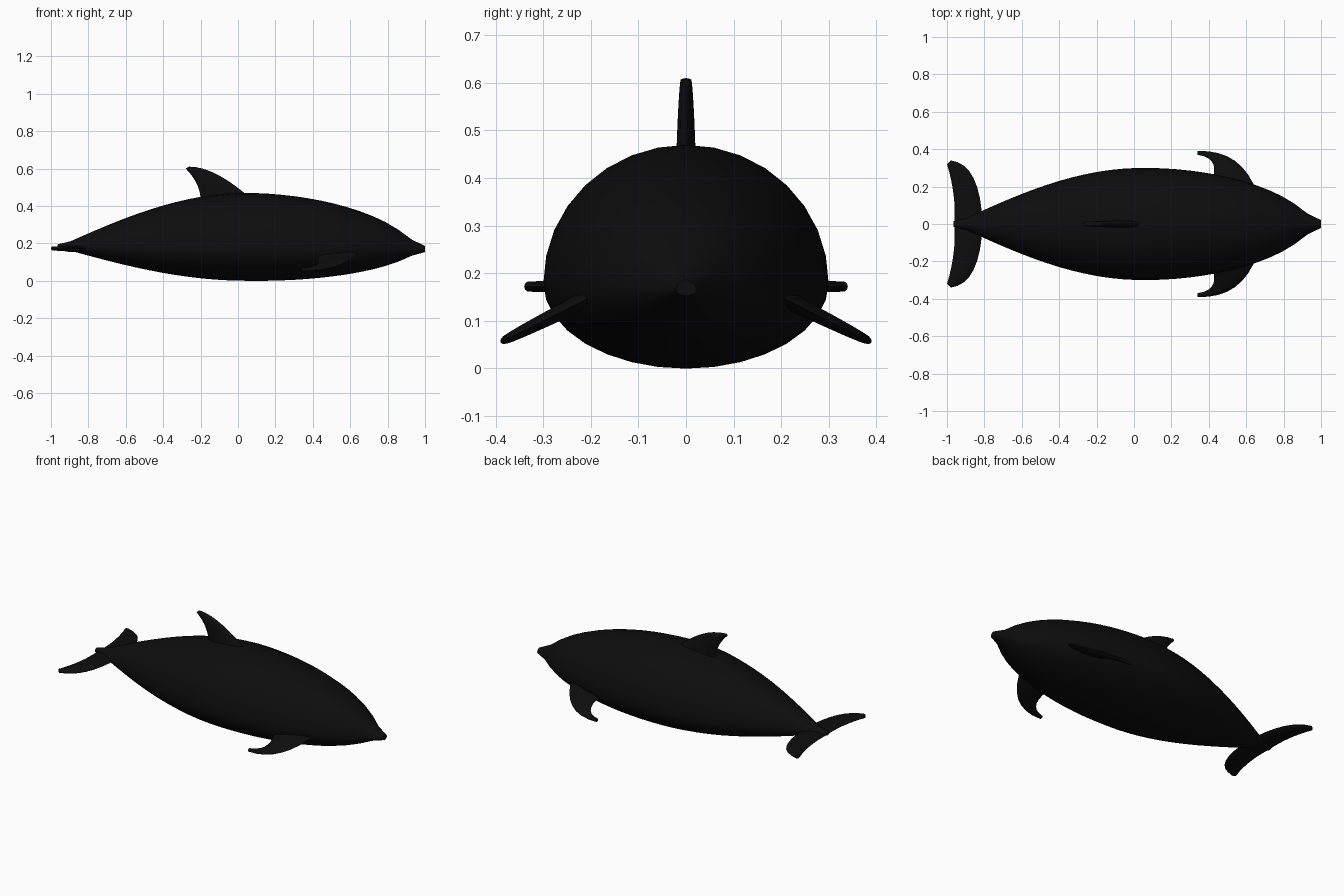
import bpy
import bmesh
from math import sin, cos, tau, pi, radians
from mathutils import Vector

default_cube = bpy.data.objects.get("Cube")
if default_cube:
    bpy.data.objects.remove(default_cube, do_unlink=True)

skin = bpy.data.materials.new("near black skin")
skin.use_nodes = True
skin.diffuse_color = (0.004, 0.004, 0.004, 1)
shader = skin.node_tree.nodes["Principled BSDF"]
shader.inputs["Base Color"].default_value = skin.diffuse_color


def loft(name, rings):
    """Skin a closed shape over a list of equal-length point rings."""
    bm = bmesh.new()
    loops = [[bm.verts.new(point) for point in ring] for ring in rings]
    for near, far in zip(loops, loops[1:]):
        for i in range(len(near)):
            bm.faces.new((near[i - 1], near[i], far[i], far[i - 1]))
    bm.faces.new(loops[0])
    bm.faces.new(loops[-1])
    bmesh.ops.recalc_face_normals(bm, faces=bm.faces)
    mesh = bpy.data.meshes.new(name)
    bm.to_mesh(mesh)
    bm.free()
    mesh.materials.append(skin)
    obj = bpy.data.objects.new(name, mesh)
    bpy.context.collection.objects.link(obj)
    bpy.ops.object.select_all(action="DESELECT")
    obj.select_set(True)
    bpy.context.view_layer.objects.active = obj
    bpy.ops.object.shade_smooth_by_angle(angle=radians(60))


def bend(points, t):
    """Point at t on a curve from root to tip, pulled by a middle point."""
    root, pull, tip = (Vector(point) for point in points)
    return root.lerp(pull, t).lerp(pull.lerp(tip, t), t)


def fin(name, leading, trailing, root_thick, tip_thick, place, rows=8, sides=10):
    """Loft lens-shaped sections between a leading and a trailing edge."""
    rings = []
    for row in range(rows + 1):
        t = row / rows
        front, back = bend(leading, t), bend(trailing, t)
        thick = root_thick + (tip_thick - root_thick) * t
        ring = []
        for i in range(sides):
            angle = tau * i / sides
            u, v = front.lerp(back, (1 - cos(angle)) / 2)
            ring.append(place(u, v, thick * sin(angle)))
        rings.append(ring)
    loft(name, rings)


# Body: one fullness rule drives the width, back and belly
PEAK = 0.05
TAIL_END = -0.965


def fullness(x):
    if x < PEAK:
        return max(0.05, cos((PEAK - x) / (PEAK - TAIL_END) * pi / 2))
    s = min(1, (x - PEAK) / 0.9)
    beak = 0.07 + 1.6 * (1 - x)
    head = (1 - s * s) ** 0.62
    return max(head, beak) if x > 0.85 else head


def body_ring(x, sides=32):
    full = fullness(x)
    middle = 0.18 - 0.015 * max(0, x - PEAK)
    ring = []
    for i in range(sides):
        across, up = sin(tau * i / sides), cos(tau * i / sides)
        height = 0.29 if up > 0 else 0.18
        ring.append((x, 0.3 * full * across, middle + height * full * up))
    return ring


steps = 28
loft("body", [body_ring(TAIL_END + (1 - TAIL_END) * i / steps)
              for i in range(steps + 1)])

# Dorsal fin, swept backwards
fin("dorsal_fin",
    [(0.08, 0.43), (-0.12, 0.61), (-0.26, 0.61)],
    [(-0.2, 0.43), (-0.2, 0.52), (-0.28, 0.6)],
    0.022, 0.012, lambda u, v, t: (u, t, v))

for side, word in ((1, "left"), (-1, "right")):
    # Pectoral flippers, sloping down and out
    fin(word + "_flipper",
        [(0.66, 0.16), (0.58, 0.4), (0.34, 0.39)],
        [(0.4, 0.2), (0.48, 0.35), (0.34, 0.37)],
        0.018, 0.007,
        lambda u, v, t: (u, side * (v + t / 2), 0.25 - v / 2 + t))
    # Tail flukes, spread flat
    fin(word + "_fluke",
        [(-0.81, 0), (-0.82, 0.32), (-0.98, 0.34)],
        [(-0.96, 0), (-0.95, 0.16), (-1, 0.32)],
        0.018, 0.011,
        lambda u, v, t: (u, side * v, 0.172 + t))
